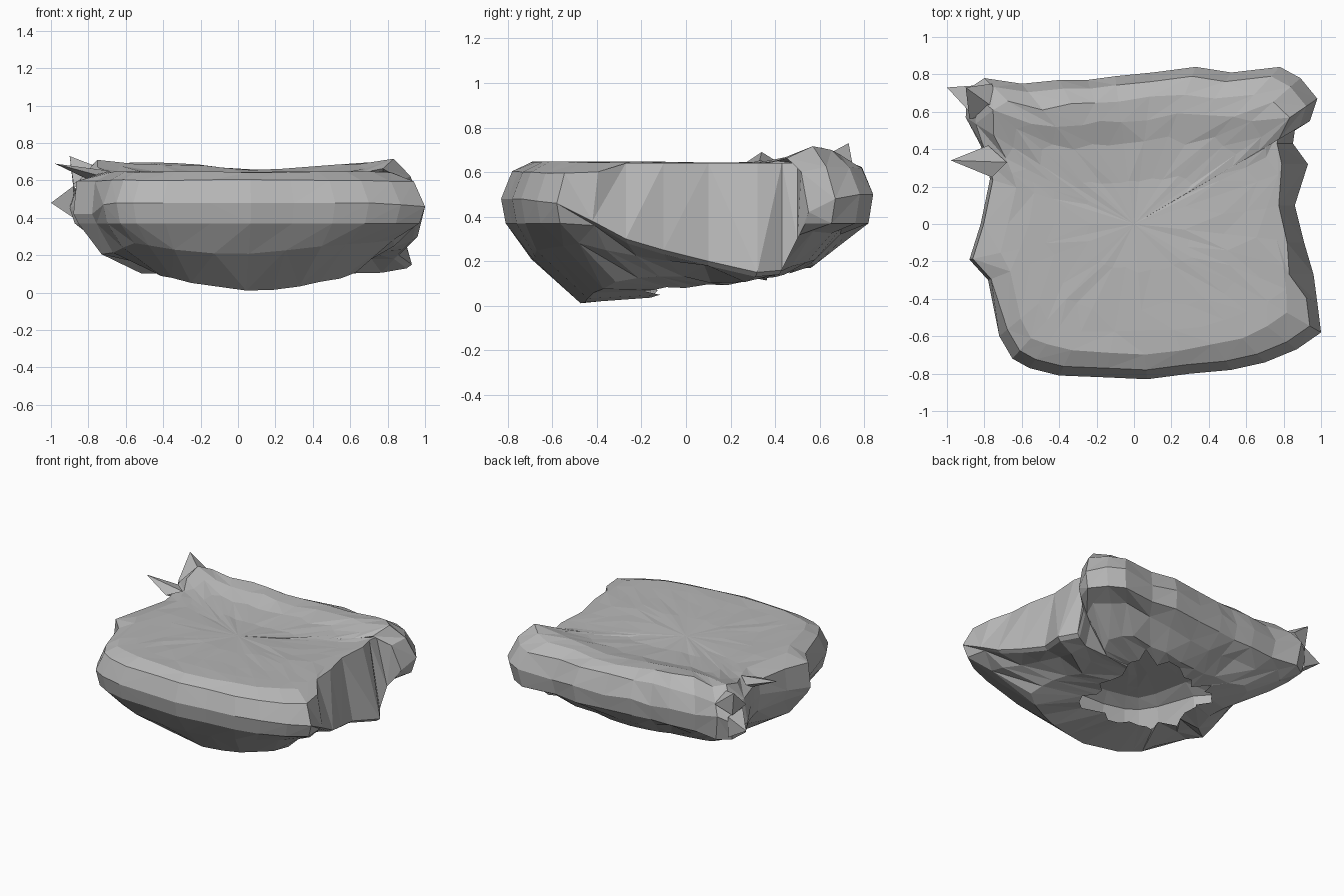
import bpy, bmesh, math, random
from mathutils import Vector

cube = bpy.data.objects.get("Cube")
if cube:
    bpy.data.objects.remove(cube, do_unlink=True)

random.seed(4)

stone = bpy.data.materials.new("stone grey")
stone.use_nodes = True
GREY = (0.47, 0.47, 0.47, 1)
stone.diffuse_color = GREY
stone.node_tree.nodes["Principled BSDF"].inputs["Base Color"].default_value = GREY

# Widest outline of the slab, counterclockwise from the front middle
OUTLINE = [
    (.07, -.83, .48), (.3, -.8, .48), (.52, -.78, .48), (.7, -.74, .48), (.87, -.67, .47),
    (1, -.58, .46), (.98, -.42, .38), (.96, -.27, .3), (.91, -.1, .25), (.86, .1, .2),
    (.93, .32, .15), (.85, .43, .16), (.86, .5, .3), (.94, .55, .42), (.98, .67, .48),
    (.89, .78, .5), (.78, .84, .5), (.52, .81, .48), (.33, .84, .5), (.1, .81, .48),
    (-.1, .79, .5), (-.25, .77, .48), (-.4, .77, .5), (-.6, .75, .5), (-.8, .78, .55),
    (-.89, .72, .5), (-.9, .57, .45), (-.82, .42, .5), (-.79, .33, .5), (-.77, .24, .5),
    (-.82, 0, .45), (-.88, -.19, .42), (-.78, -.3, .42), (-.72, -.6, .47),
    (-.65, -.72, .48), (-.56, -.77, .48), (-.4, -.81, .48), (-.15, -.82, .48),
]


def wobble(amount):
    return random.uniform(-amount, amount)


def bump(value, centre, width):
    return math.exp(-((value - centre) / width) ** 2)


def top_height(x, y):
    """Slightly dished top with a ridge along the back, higher at the corners."""
    ridge = (.02 + .08 * x * x + .03 * bump(x, -.3, .25)) * bump(y, .6, .13)
    dish = .025 * bump(x, .1, .5) * bump(y, .25, .3)
    return .645 + ridge - dish


def belly_height(x, y):
    """Underside, deepest near the front and rising to the back and sides."""
    rise = .1 * max(0, min(1, (y + .4) / .8)) + .4 * max(0, y - .38)
    return .003 + rise + .25 * abs(x - .1) ** 1.5 * (1 - .6 * (y > 0))


def ring_point(ring, index):
    x, y, z = OUTLINE[index]
    if ring == "rim":                       # jagged edge of the open underside
        s = .39 + wobble(.07)
        px, py = x * s - .02, y * s + .14
        return Vector((px, py, belly_height(px, py) + .01 + wobble(.01)))
    if ring == "belly":
        px, py = x * .63, y * .63 + .05
        return Vector((px, py, min(belly_height(px, py), z - .03) + wobble(.006)))
    if ring == "flank":
        s = .84 + wobble(.02)
        level = .2 + .07 * max(0, y) + .12 * abs(x * y)
        return Vector((x * s, y * s, min(level, z - .03) + wobble(.015)))
    if ring == "skirt":
        return Vector((x * .97, y * .975, min(.37, z - .02)))
    if ring == "widest":
        return Vector((x, y, z))
    if ring == "crest":
        if x > .8 and z < .35:              # sheer broken side
            return Vector((min(x * .9, .79 + .04 * (y < 0)), y, .64))
        s = .98 if x < -.7 and abs(y) < .5 else .94
        return Vector((x * s, y * s, .6 + .02 * (y > .6) + wobble(.005)))
    s = ring + wobble(.02)
    px, py = x * s, y * s
    return Vector((px, py, top_height(px, py) + wobble(.003)))


# Loft the rings from the underside opening to the top
bm = bmesh.new()
rings = ["rim", "belly", "flank", "skirt", "widest", "crest", .83, .7, .54, .3]
count = len(OUTLINE)
loops = [[bm.verts.new(ring_point(r, i)) for i in range(count)] for r in rings]
for low, high in zip(loops, loops[1:]):
    for i in range(count):
        j = (i + 1) % count
        a, b, c, d = low[i], low[j], high[j], high[i]
        pair = ((a, b, c), (a, c, d)) if random.random() < .5 else ((a, b, d), (b, c, d))
        for tri in pair:
            bm.faces.new(tri)

# Close the top
middle = bm.verts.new((0, 0, top_height(0, 0)))
for i in range(count):
    bm.faces.new((loops[-1][i], loops[-1][(i + 1) % count], middle))

# Splinters on the right side: upright corner, outward corner, flat flake
SPLINTERS = [
    ((-.9, .73, .73), ((-.88, .72, .56), (-.88, .56, .58), (-.72, .6, .66), (-.76, .75, .62))),
    ((-1, .73, .48), ((-.86, .74, .55), (-.86, .74, .4), (-.88, .6, .4), (-.88, .6, .57))),
    ((-.98, .34, .69), ((-.78, .42, .64), (-.77, .33, .59), (-.76, .25, .63), (-.68, .33, .65))),
]
for tip, base in SPLINTERS:
    peak = bm.verts.new(tip)
    ring = [bm.verts.new(p) for p in base]
    for i in range(4):
        bm.faces.new((ring[i], ring[(i + 1) % 4], peak))

mesh = bpy.data.meshes.new("rock_slab")
bm.to_mesh(mesh)
bm.free()
mesh.materials.append(stone)
slab = bpy.data.objects.new("rock_slab", mesh)
bpy.context.collection.objects.link(slab)
